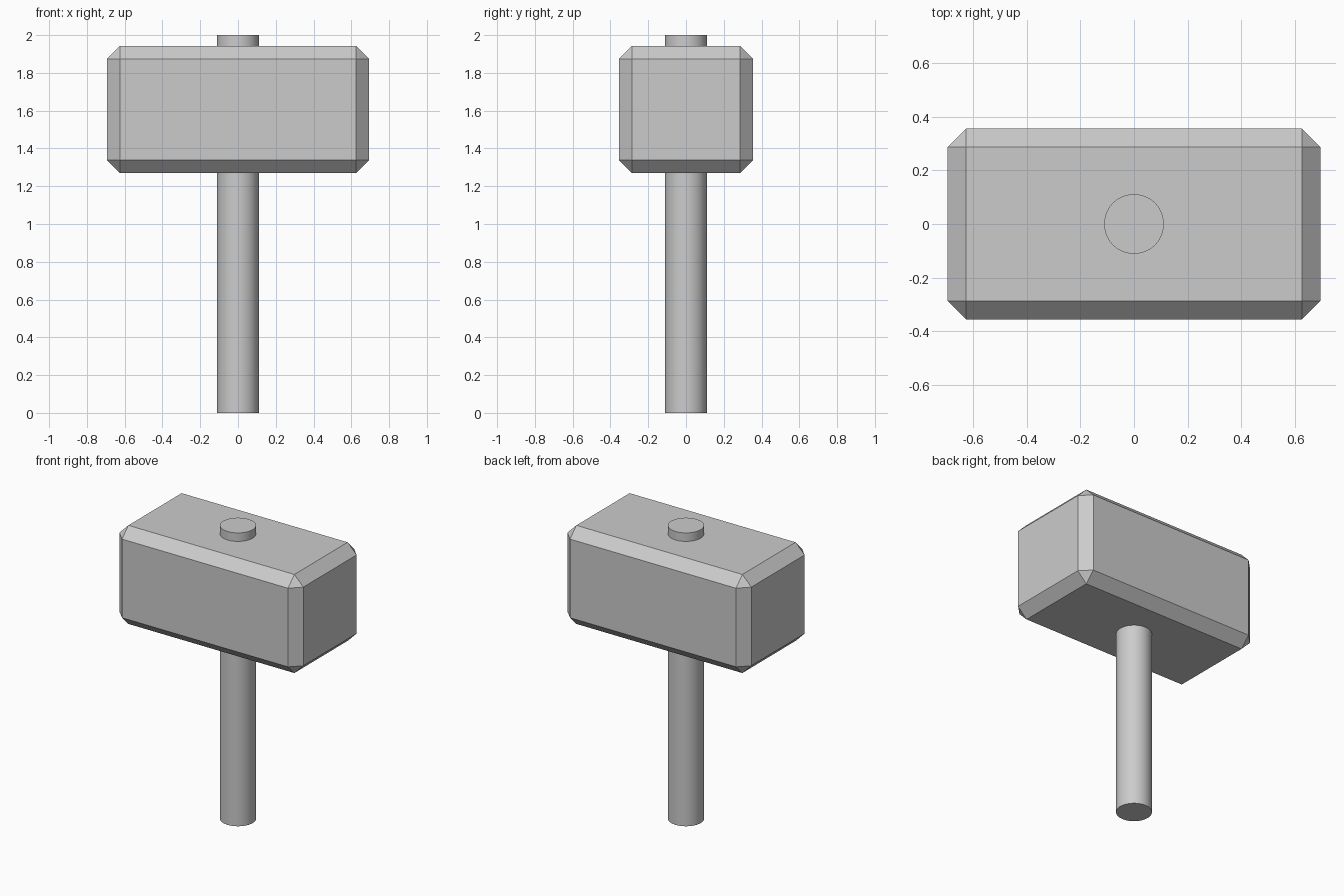
import bpy
import math

if "Cube" in bpy.data.objects:
    bpy.data.objects.remove(bpy.data.objects["Cube"])

# Handle: one round shaft running through the head and poking out on top
bpy.ops.mesh.primitive_cylinder_add(vertices=64, radius=0.111, depth=2.0, location=(0, 0, 1.0))
handle = bpy.context.object
handle.name = "handle"
bpy.ops.object.shade_smooth_by_angle(angle=math.radians(30))

# Head: block with flat chamfers on every edge
bottom, top = 1.27, 1.942
bpy.ops.mesh.primitive_cube_add(size=1, location=(0, 0, (bottom + top) / 2))
head = bpy.context.object
head.name = "head"
head.scale = (1.388, 0.71, top - bottom)
bpy.ops.object.transform_apply(location=False, rotation=False, scale=True)
chamfer = head.modifiers.new("chamfer", 'BEVEL')
chamfer.offset_type = 'OFFSET'
chamfer.width = 0.068
chamfer.segments = 1
chamfer.limit_method = 'NONE'
